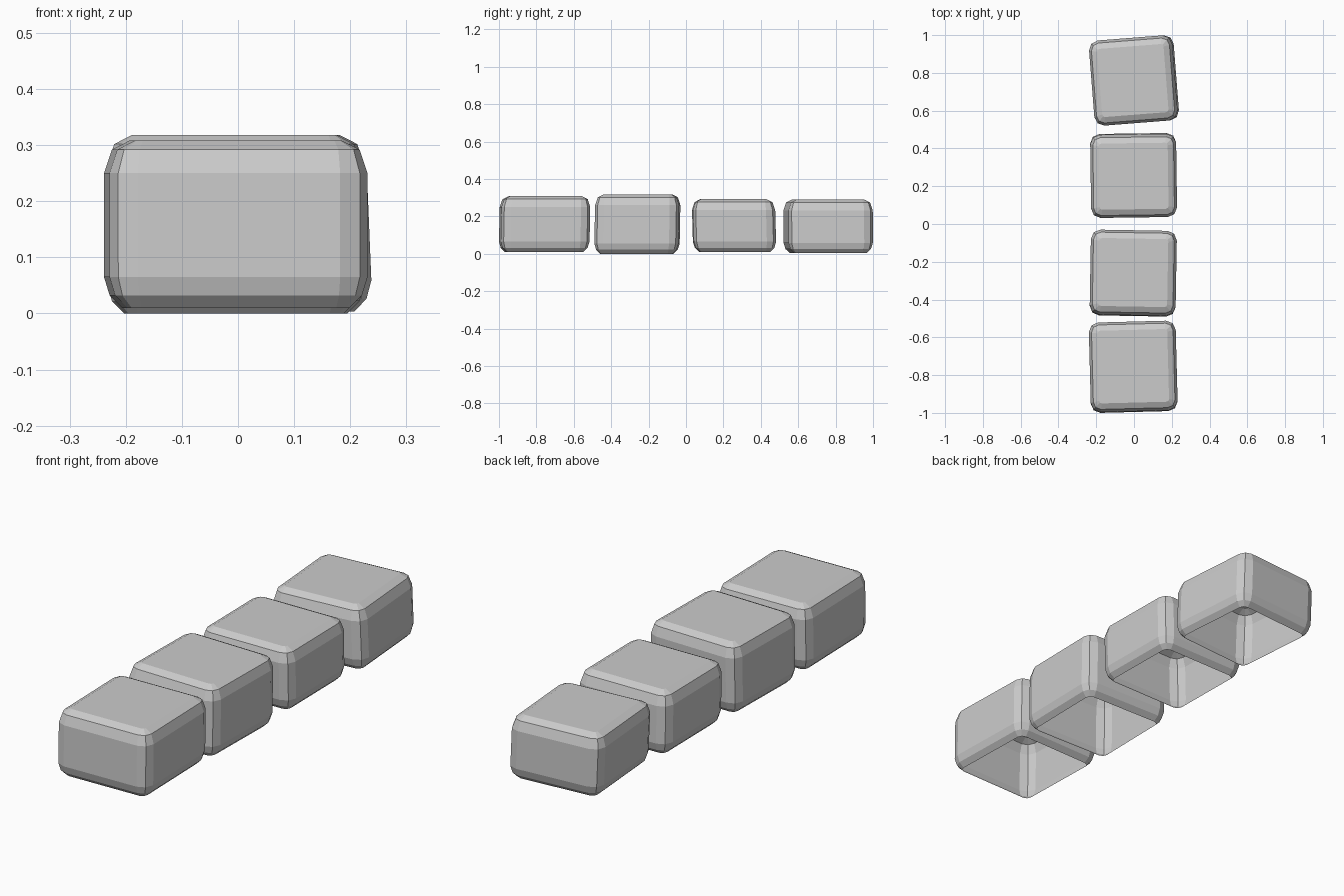
import bpy, bmesh
from math import radians, sin, cos, pi
from mathutils import Matrix, Vector

cube = bpy.data.objects.get("Cube")
if cube:
    bpy.data.objects.remove(cube, do_unlink=True)

# One plain grey for every block
grey = bpy.data.materials.new("stone_grey")
grey.use_nodes = True
GREY = (0.6, 0.6, 0.6, 1)
grey.diffuse_color = GREY
grey.node_tree.nodes["Principled BSDF"].inputs["Base Color"].default_value = GREY


def outline(width, depth, inset, radius=0.05):
    """Rectangle with two-step rounded corners, pulled in by inset."""
    r = max(radius - inset * 0.8, 0.008)
    hx, hy = width / 2 - inset - r, depth / 2 - inset - r
    points = []
    for i, (sx, sy) in enumerate(((1, 1), (-1, 1), (-1, -1), (1, -1))):
        for step in range(3):
            a = i * pi / 2 + step * pi / 4
            points.append((sx * hx + r * cos(a), sy * hy + r * sin(a)))
    return points


def block(name, centre, size, bottom, top, turn, lean):
    """Rounded hollow block, open underneath, its top shifted by lean."""
    levels = ((bottom, 0.032), (bottom + 0.022, 0.01), (bottom + 0.055, 0),
              (top - 0.058, 0), (top - 0.016, 0.014), (top, 0.045))
    bm = bmesh.new()
    rings = []
    for z, inset in levels:
        t = z / top - 0.5
        rings.append([bm.verts.new((x + lean[0] * t, y + lean[1] * t, z))
                      for x, y in outline(*size, inset)])
    for low, high in zip(rings, rings[1:]):
        n = len(low)
        for i in range(n):
            j = (i + 1) % n
            bm.faces.new((low[i], low[j], high[j], high[i]))
    bm.faces.new(rings[-1])
    spin = Matrix.Rotation(radians(turn), 4, "Z")
    bm.transform(Matrix.Translation(Vector((*centre, 0))) @ spin)
    mesh = bpy.data.meshes.new(name)
    bm.to_mesh(mesh)
    bm.free()
    mesh.materials.append(grey)
    obj = bpy.data.objects.new(name, mesh)
    bpy.context.collection.objects.link(obj)


# Row of four uneven blocks, front to back
block("front_block", (-0.004, -0.756), (0.46, 0.475), 0.01, 0.308, 1.5, (0, 0.006))
block("second_block", (-0.004, -0.26), (0.455, 0.45), 0.0, 0.318, -1, (0, 0.006))
block("third_block", (-0.002, 0.257), (0.455, 0.44), 0.01, 0.292, 0.8, (0, -0.008))
block("back_block", (0, 0.76), (0.442, 0.452), 0.004, 0.29, 4.5, (-0.012, 0))
